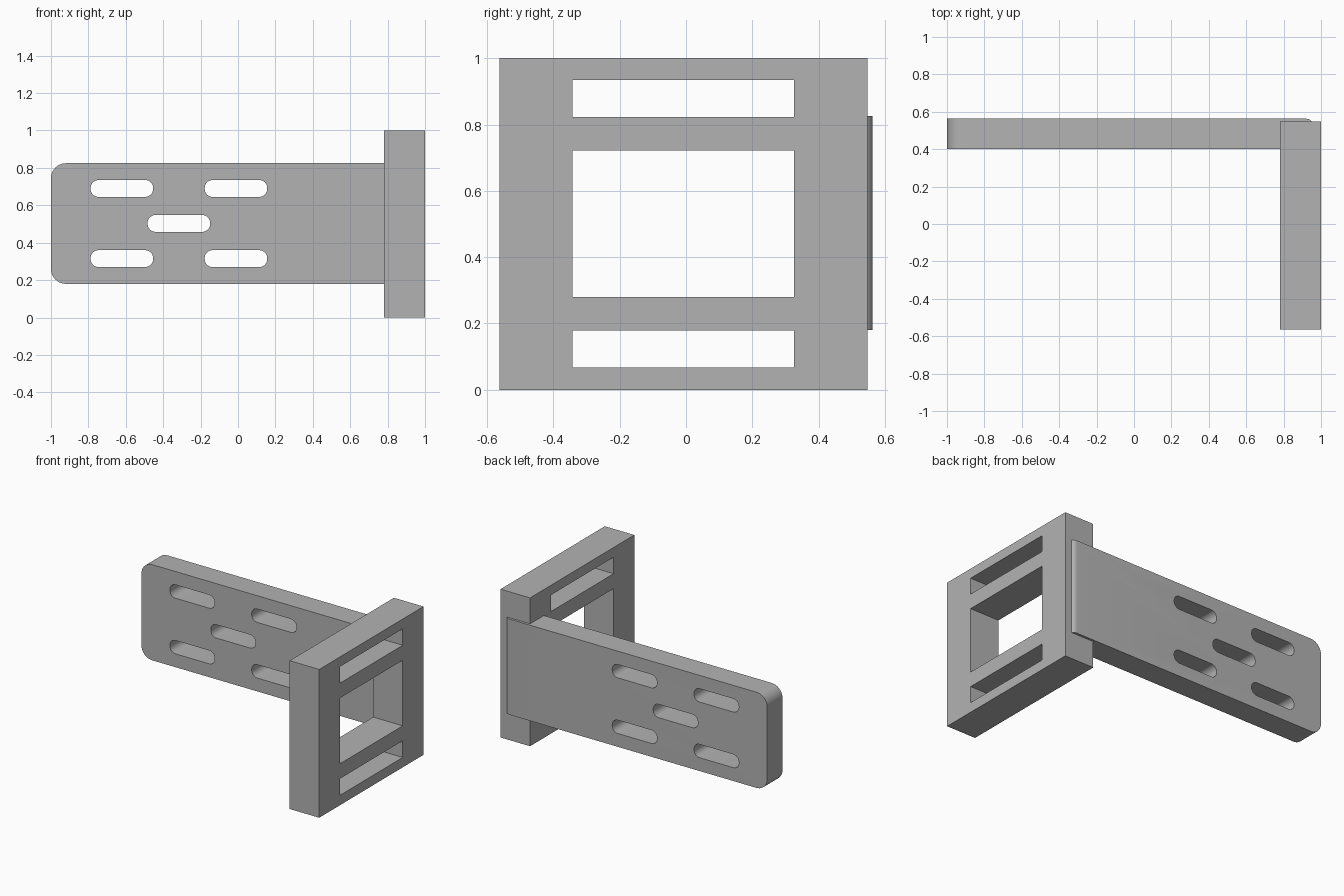
import bpy
import bmesh
from mathutils import Vector

cube = bpy.data.objects.get("Cube")
if cube:
    bpy.data.objects.remove(cube)

grey = bpy.data.materials.new("plain grey")
grey.use_nodes = True
GREY = (0.45, 0.45, 0.45, 1)
grey.diffuse_color = GREY
grey.node_tree.nodes["Principled BSDF"].inputs["Base Color"].default_value = GREY


def box(name, low, high, radius=0, rounded=None, segments=10):
    """Box between two corners; edges chosen by rounded(middle, direction) get a radius."""
    low, high = Vector(low), Vector(high)
    bm = bmesh.new()
    bmesh.ops.create_cube(bm, size=1)
    for v in bm.verts:
        v.co = Vector(a + (b - a) * (c + 0.5) for a, b, c in zip(low, high, v.co))
    if radius:
        edges = [e for e in bm.edges
                 if rounded((e.verts[0].co + e.verts[1].co) / 2 - (low + high) / 2,
                            e.verts[1].co - e.verts[0].co)]
        bmesh.ops.bevel(bm, geom=edges, offset=radius, segments=segments,
                        profile=0.5, affect='EDGES')
    mesh = bpy.data.meshes.new(name)
    bm.to_mesh(mesh)
    bm.free()
    mesh.materials.append(grey)
    obj = bpy.data.objects.new(name, mesh)
    bpy.context.collection.objects.link(obj)
    return obj


def cut(obj, cutters):
    """Subtract every cutter from the part, then discard the cutters."""
    for cutter in cutters:
        mod = obj.modifiers.new("opening", 'BOOLEAN')
        mod.operation = 'DIFFERENCE'
        mod.solver = 'EXACT'
        mod.object = cutter
    bpy.context.view_layer.update()
    depsgraph = bpy.context.evaluated_depsgraph_get()
    mesh = bpy.data.meshes.new_from_object(obj.evaluated_get(depsgraph))
    obj.modifiers.clear()
    obj.data = mesh
    for cutter in cutters:
        bpy.data.objects.remove(cutter)


def along_y(middle, direction):
    return abs(direction.y) > 0.01


# Square frame with three rectangular windows
frame = box("window_frame", (0.78, -0.563, 0), (1, 0.547, 1))
windows = [box("window_cutter", (0.7, -0.343, z0), (1.1, 0.326, z1))
           for z0, z1 in ((0.067, 0.179), (0.28, 0.722), (0.823, 0.934))]
cut(frame, windows)

# Mounting plate: rounded free end, softened back edge where it meets the frame
plate = box("mounting_plate", (-1, 0.4, 0.18), (0.96, 0.563, 0.825), 0.08,
            lambda m, d: along_y(m, d) and m.x < 0)
bm = bmesh.new()
bm.from_mesh(plate.data)
back_edge = [e for e in bm.edges
             if all(v.co.x > 0.95 and v.co.y > 0.56 for v in e.verts)]
bmesh.ops.bevel(bm, geom=back_edge, offset=0.04, segments=8, profile=0.5, affect='EDGES')
bm.to_mesh(plate.data)
bm.free()

# Five elongated slots
slots = [box("slot_cutter", (x - 0.167, 0.3, z - 0.045), (x + 0.167, 0.7, z + 0.045),
             0.042, along_y)
         for x, z in ((-0.621, 0.69), (-0.621, 0.315), (-0.011, 0.69),
                      (-0.011, 0.315), (-0.316, 0.503))]
cut(plate, slots)

# Smooth the rounded corners while keeping the edges sharp
bpy.ops.object.select_all(action='DESELECT')
plate.select_set(True)
bpy.context.view_layer.objects.active = plate
bpy.ops.object.shade_smooth_by_angle(angle=0.5)
